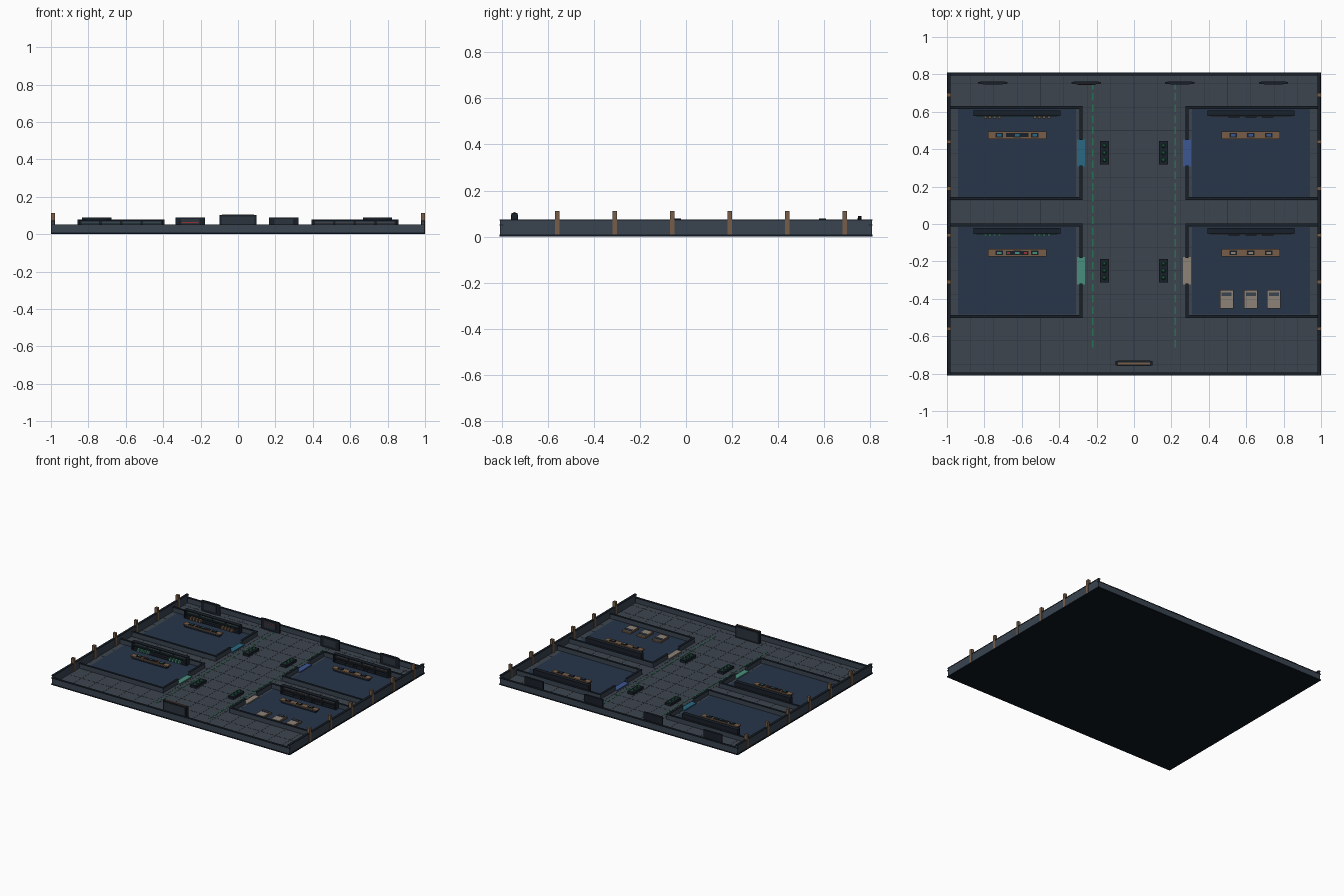
import bpy, bmesh
from mathutils import Vector, Matrix

if "Cube" in bpy.data.objects:
    bpy.data.objects.remove(bpy.data.objects["Cube"])


def mat(name, r, g, b):
    m = bpy.data.materials.new(name)
    m.diffuse_color = (*[(c / 255) ** 2.2 for c in (r, g, b)], 1)
    m.use_nodes = True
    m.node_tree.nodes["Principled BSDF"].inputs["Base Color"].default_value = m.diffuse_color
    return m


FLOOR = mat("deck_grey", 64, 71, 79)
BASE = mat("hull_dark", 22, 29, 38)
SEAM = mat("seam", 47, 55, 64)
WALL = mat("wall_grey", 60, 69, 80)
TRIM = mat("trim_dark", 31, 37, 45)
NAVY = mat("room_floor", 43, 56, 75)
BROWN = mat("bronze", 118, 94, 74)
GREEN = mat("guide_green", 44, 112, 84)
TEAL = mat("teal", 46, 104, 128)
BLUE = mat("blue", 62, 88, 146)
MINT = mat("mint", 74, 140, 124)
TAN = mat("tan", 140, 129, 119)
RED = mat("red", 150, 52, 52)


def boxes(name, items, m):
    """One object from boxes given as (x0, x1, y0, y1, z0, z1)."""
    bm = bmesh.new()
    for x0, x1, y0, y1, z0, z1 in items:
        c = Vector(((x0 + x1) / 2, (y0 + y1) / 2, (z0 + z1) / 2))
        s = (abs(x1 - x0), abs(y1 - y0), abs(z1 - z0), 1)
        bmesh.ops.create_cube(bm, size=1, matrix=Matrix.Translation(c) @ Matrix.Diagonal(s))
    return finish(name, bm, m)


def finish(name, bm, m):
    me = bpy.data.meshes.new(name)
    bm.to_mesh(me)
    bm.free()
    me.materials.append(m)
    ob = bpy.data.objects.new(name, me)
    bpy.context.collection.objects.link(ob)
    return ob


F = 0.012      # deck level
HX, HY = 1.0, 0.81

# deck, with thin seams between the plates
boxes("hull_base", [(-HX, HX, -HY, HY, 0, 0.008)], BASE)
boxes("deck", [(-0.99, 0.99, -0.80, 0.80, 0.008, F)], FLOOR)
seams = [(i * 0.125 - 0.0015, i * 0.125 + 0.0015, -0.79, 0.79, F, F + 0.0008) for i in range(-7, 8)]
seams += [(-0.98, 0.98, i * 0.125 - 0.0015, i * 0.125 + 0.0015, F, F + 0.0008) for i in range(-6, 7)]
boxes("deck_seams", seams, SEAM)

# perimeter walls: low at front and back, taller at the sides
boxes("end_walls", [(-0.995, 0.995, s * 0.795, s * 0.808, 0.008, 0.05) for s in (-1, 1)], WALL)
boxes("end_wall_caps", [(-HX, HX, s * 0.793, s * HY, 0.048, 0.053) for s in (-1, 1)], TRIM)
boxes("side_walls", [(s * 0.982, s * 0.996, -0.808, 0.808, 0.008, 0.07) for s in (-1, 1)], WALL)
boxes("side_wall_caps", [(s * 0.98, s * 0.998, -HY, HY, 0.069, 0.074) for s in (-1, 1)], TRIM)
post_y = [-0.56 + 0.25 * i for i in range(6)]
boxes("wall_posts", [(s * 0.978, s * HX, y - 0.01, y + 0.01, 0.008, 0.112)
                     for s in (-1, 1) for y in post_y], BROWN)

# dashed guide lines along the corridor
boxes("guide_lines", [(s * 0.22 - 0.004, s * 0.22 + 0.004, -0.66 + 0.06 * i, -0.62 + 0.06 * i, F, F + 0.002)
                      for s in (-1, 1) for i in range(24)], GREEN)


def room(tag, s, yc, door, kind):
    """Room on side s (-1 left, 1 right), centred on yc."""
    cx = s * 0.625
    lo, hi, top = yc - 0.25, yc + 0.25, 0.045
    runs = [(s * 0.277, s * 0.98, lo, lo + 0.012), (s * 0.277, s * 0.98, hi - 0.012, hi),
            (s * 0.277, s * 0.289, lo, yc - 0.07), (s * 0.277, s * 0.289, yc + 0.07, hi)]
    boxes(tag + "_walls", [(*r, F, top) for r in runs], WALL)
    # dark caps, slightly wider than the walls
    e = 0.002
    boxes(tag + "_wall_caps", [(min(a, b) - e, max(a, b) + e, c - e, d + e, top, top + 0.004)
                               for a, b, c, d in runs], TRIM)
    boxes(tag + "_floor", [(s * 0.31, s * 0.94, yc - 0.235, yc + 0.235, F, 0.015)], NAVY)
    boxes(tag + "_threshold", [(s * 0.262, s * 0.304, yc - 0.073, yc + 0.073, F, 0.02)], door)

    # wall rack: back panel, end cheeks, shelves and cap
    y0, y1 = yc + 0.197, yc + 0.228
    x0, x1 = cx - 0.232, cx + 0.232
    boxes(tag + "_rack", [(x0, x1, y1 - 0.012, y1, F, 0.075), (x0, x1, y0, y1, 0.072, 0.078),
                          (x0, x0 + 0.01, y0, y1, F, 0.075), (x1 - 0.01, x1, y0, y1, F, 0.075),
                          (x0, x1, y0, y1, F, 0.02), (x0, x1, y0, y1, 0.044, 0.048)], TRIM)
    boxes(tag + "_rack_panels", [(cx + i * 0.11 - 0.048, cx + i * 0.11 + 0.048, y1 - 0.016, y1 - 0.011, 0.052, 0.068)
                                 for i in (-1.5, -0.5, 0.5, 1.5)], WALL)
    boxes(tag + "_rack_strip", [(x0 + 0.015, x1 - 0.015, y0 - 0.002, y0 + 0.003, 0.057, 0.06)],
          BROWN if s > 0 else GREEN)
    if s < 0:
        slots = [-0.17, -0.145, -0.12, -0.095, 0.095, 0.12, 0.145, 0.17]
        boxes(tag + "_stock", [(cx + d - 0.008, cx + d + 0.008, y0 - 0.012, y0 + 0.015, 0.02, 0.04)
                               for d in slots], BROWN if kind == "armory" else MINT)
    else:
        boxes(tag + "_stock", [(cx + d - 0.03, cx + d + 0.03, y0 - 0.008, y0 + 0.015, 0.02, 0.04)
                               for d in (-0.09, 0, 0.09)], TRIM)

    # service counter
    cy = yc + 0.095
    boxes(tag + "_counter", [(cx - 0.145, cx + 0.145, cy - 0.014, cy + 0.014, 0.015, 0.032)], TRIM)
    boxes(tag + "_counter_top", [(cx - 0.156, cx + 0.156, cy - 0.02, cy + 0.02, 0.032, 0.038)], BROWN)
    pads = [(cx + d - 0.02, cx + d + 0.02, cy - 0.012, cy + 0.012, 0.038, 0.043) for d in (-0.095, 0, 0.095)]
    if s < 0:
        pads.append((cx - 0.06, cx + 0.06, cy - 0.011, cy + 0.011, 0.038, 0.042))
    boxes(tag + "_counter_units", pads, TRIM)
    boxes(tag + "_counter_screens", [(cx + d - 0.012, cx + d + 0.012, cy - 0.006, cy + 0.006, 0.043, 0.045)
                                     for d in (-0.095, 0, 0.095)], door)
    if kind == "medical":
        boxes(tag + "_kits", [(cx + d - 0.008, cx + d + 0.008, cy - 0.006, cy + 0.006, 0.041, 0.046)
                              for d in (-0.045, 0.045)], RED)
    # bunks
    if kind == "quarters":
        by = yc - 0.152
        bx = [cx - 0.13, cx, cx + 0.123]
        boxes(tag + "_bunks", [(x - 0.036, x + 0.036, by - 0.049, by + 0.049, 0.015, 0.024) for x in bx], BROWN)
        boxes(tag + "_mattresses", [(x - 0.033, x + 0.033, by - 0.046, by + 0.046, 0.024, 0.031) for x in bx], TAN)
        boxes(tag + "_pillows", [(x - 0.027, x + 0.027, by + 0.016, by + 0.036, 0.031, 0.036) for x in bx], WALL)


room("rear_left_room", -1, 0.38, TEAL, "armory")
room("rear_right_room", 1, 0.38, BLUE, "bank")
room("front_left_room", -1, -0.25, MINT, "medical")
room("front_right_room", 1, -0.25, TAN, "quarters")

# corridor planters with three small round plants each
spots = [(s * 0.158, y) for s in (-1, 1) for y in (0.38, -0.25)]
boxes("planters", [(x - 0.024, x + 0.024, y - 0.063, y + 0.063, F, 0.03) for x, y in spots], TRIM)
bm = bmesh.new()
for x, y in spots:
    for d in (-0.038, 0, 0.038):
        bmesh.ops.create_cone(bm, cap_ends=True, segments=8, radius1=0.012, radius2=0.005, depth=0.016,
                              matrix=Matrix.Translation((x, y + d, 0.037)))
finish("planter_plants", bm, GREEN)

# rear display panels with tapered ends
prof = [(-0.078, 0.004), (-0.05, 0.008), (0.05, 0.008), (0.078, 0.004),
        (0.078, -0.004), (0.05, -0.008), (-0.05, -0.008), (-0.078, -0.004)]
bm = bmesh.new()
px = [-0.755, -0.255, 0.245, 0.745]
for x in px:
    f = bm.faces.new([bm.verts.new((x + a, 0.755 + b, F)) for a, b in prof])
    up = bmesh.ops.extrude_face_region(bm, geom=[f])["geom"]
    bmesh.ops.translate(bm, verts=[v for v in up if isinstance(v, bmesh.types.BMVert)], vec=(0, 0, 0.09 - F))
bmesh.ops.recalc_face_normals(bm, faces=bm.faces)
finish("rear_panels", bm, TRIM)
boxes("rear_screens", [(x - 0.05, x + 0.05, 0.745, 0.749, 0.03, 0.08) for x in px], SEAM)
boxes("rear_screen_lines", [(x - 0.045, x + 0.045, 0.743, 0.746, 0.06, 0.064) for x in px[1:2]], RED)

# front entrance screen in a bronze-topped frame
boxes("entry_screen", [(-0.1, 0.1, -0.757, -0.733, F, 0.102)], TRIM)
boxes("entry_screen_face", [(-0.088, 0.088, -0.760, -0.730, 0.025, 0.095)], SEAM)
boxes("entry_screen_cap", [(-0.085, 0.085, -0.75, -0.74, 0.102, 0.106)], BROWN)
